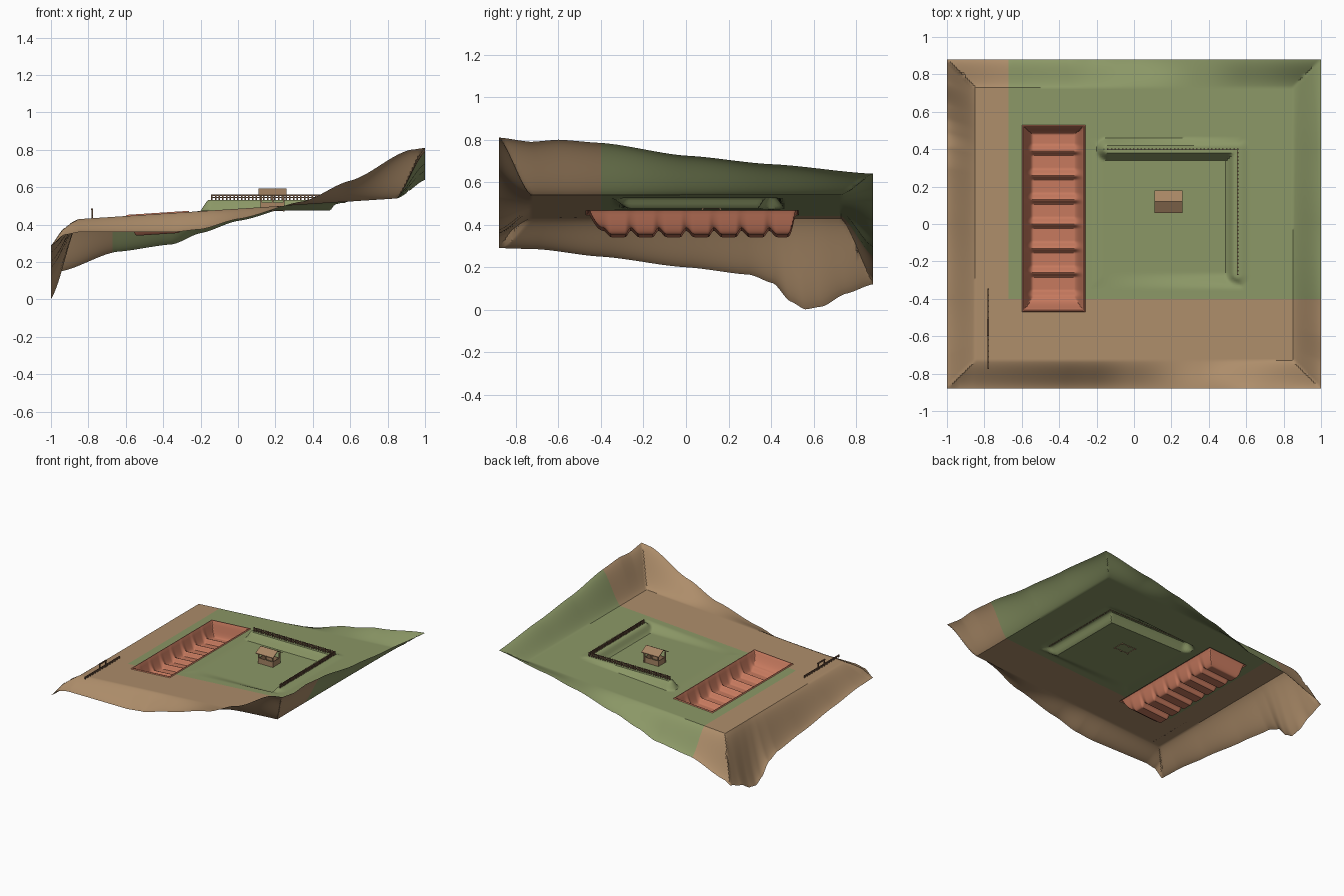
import bpy, bmesh, math
from mathutils import Vector

cube = bpy.data.objects.get("Cube")
if cube:
    bpy.data.objects.remove(cube)


def material(name, r, g, b):
    lin = [(c / 255) ** 2.2 for c in (r, g, b)] + [1]
    m = bpy.data.materials.new(name)
    m.use_nodes = True
    m.diffuse_color = lin
    m.node_tree.nodes["Principled BSDF"].inputs["Base Color"].default_value = lin
    return m


grass = material("grass green", 138, 150, 102)
earth = material("earth brown", 172, 140, 106)
clay = material("clay red", 196, 120, 94)
wood = material("wood brown", 166, 132, 100)
fence_wood = material("fence brown", 110, 84, 66)

STEP = 0.01
HALF_Y = 0.88
PIT = (-0.6, -0.26, -0.47, 0.53)
BERM = [Vector((-0.14, 0.4)), Vector((0.555, 0.4)), Vector((0.555, -0.27))]
CREST = 0.532

# Outer edge heights as (position, z) along each side
LEFT = [(-.88, .29), (-.7, .285), (-.4, .25), (0, .2), (.3, .165), (.41, .125),
        (.49, .04), (.56, .002), (.64, .015), (.75, .075), (.88, .12)]
RIGHT = [(-.88, .81), (-.73, .79), (-.6, .8), (-.4, .785), (0, .725), (.4, .685), (.88, .64)]
FRONT = [(-1, .29), (-.93, .345), (-.85, .36), (-.35, .36), (-.2, .375), (0, .43),
         (.35, .525), (.6, .635), (.92, .8), (1, .81)]
BACK = [(-1, .12), (-.95, .15), (-.65, .255), (-.35, .295), (-.2, .355), (0, .42),
        (.35, .515), (.6, .57), (1, .64)]


def clamp(t):
    return max(0.0, min(1.0, t))


def ease(t):
    t = clamp(t)
    return t * t * (3 - 2 * t)


def mix(a, b, t):
    return a + (b - a) * t


def along(curve, t):
    """Interpolate an edge height."""
    for (a, za), (b, zb) in zip(curve, curve[1:]):
        if t <= b:
            return mix(za, zb, 0.5 * (clamp((t - a) / (b - a)) + ease((t - a) / (b - a))))
    return curve[-1][1]


def slope(x):
    return 0.485 + 0.065 * x


def berm_distance(x, y):
    p = Vector((x, y))
    best = 9
    for a, b in zip(BERM, BERM[1:]):
        t = clamp((p - a).dot(b - a) / (b - a).length_squared)
        best = min(best, (p - a.lerp(b, t)).length)
    return best


def ground_height(x, y):
    z = slope(x)
    # level platform cut into the slope, with a raised bank on two sides
    gap = max(-0.15 - x, x - 0.5, -0.26 - y, y - 0.37, 0)
    z = mix(z, 0.476, ease(1 - gap / 0.09))
    z = mix(z, CREST, clamp((0.06 - berm_distance(x, y)) / 0.038))
    # outer rim bends to the edge heights
    tx, ty = (abs(x) - 0.85) / 0.15, (abs(y) - 0.73) / 0.15
    t = clamp(max(tx, ty))
    if t > 0:
        if tx > ty:
            edge = along(RIGHT if x > 0 else LEFT, mix(y, y / max(abs(x), .01), 0.5))
        else:
            edge = along(BACK if y > 0 else FRONT, x)
        z = mix(z, edge, 0.5 * (t + ease(t)))
    return z


def pit_height(x, y):
    x0, x1, y0, y1 = PIT
    side = min(x - x0, x1 - x) - 0.012
    end = min((y - y0 - 0.012) / 0.07, (y1 - y - 0.012) / 0.04)
    u = ((y + 0.39) / 0.13) % 1
    scallop = ease(min(u / 0.3, (1 - u) / 0.2))
    depth = 0.085 + 0.03 * scallop if -0.39 < y < 0.52 else 0.085
    wall = min(clamp(side / 0.05), clamp(end))
    lip = 0.006 if 0 < min(x - x0, x1 - x, y - y0, y1 - y) else 0
    return slope(x) + lip - depth * math.sin(wall * math.pi / 2)


def sheet(name, x0, x1, y0, y1, step, height, mats, pick=lambda c: 0):
    """Height-field surface; pick returns a material index, or None for a hole."""
    nx, ny = round((x1 - x0) / step), round((y1 - y0) / step)
    bm = bmesh.new()
    rows = []
    for j in range(ny + 1):
        y = y0 + j * step
        rows.append([bm.verts.new((x0 + i * step, y, height(x0 + i * step, y)))
                     for i in range(nx + 1)])
    for low, high in zip(rows, rows[1:]):
        for i in range(nx):
            quad = (low[i], low[i + 1], high[i + 1], high[i])
            index = pick((quad[0].co + quad[2].co) / 2)
            if index is not None:
                bm.faces.new(quad).material_index = index
    loose = [v for v in bm.verts if not v.link_faces]
    bmesh.ops.delete(bm, geom=loose, context='VERTS')
    obj = finish(name, bm, mats)
    bpy.ops.object.select_all(action='DESELECT')
    obj.select_set(True)
    bpy.context.view_layer.objects.active = obj
    bpy.ops.object.shade_smooth_by_angle(angle=math.radians(35))
    return obj


def finish(name, bm, mats):
    mesh = bpy.data.meshes.new(name)
    bm.to_mesh(mesh)
    bm.free()
    for m in mats:
        mesh.materials.append(m)
    obj = bpy.data.objects.new(name, mesh)
    bpy.context.collection.objects.link(obj)
    return obj


def add_box(bm, centre, size):
    verts = bmesh.ops.create_cube(bm, size=1)["verts"]
    for v in verts:
        v.co = Vector(centre) + Vector([a * b for a, b in zip(v.co, size)])


def ground_pick(c):
    if PIT[0] < c.x < PIT[1] and PIT[2] < c.y < PIT[3]:
        return None
    return 1 if c.x > -0.67 and c.y > -0.4 else 0


# Terrain and scalloped pit
sheet("ground", -1, 1, -HALF_Y, HALF_Y, STEP, ground_height, [earth, grass], ground_pick)
sheet("bay_pit", *PIT, STEP / 2, pit_height, [clay])


def picket_fence(name, a, b, base, height, pitch):
    """Row of short posts joined by a thin rail."""
    a, b = Vector(a), Vector(b)
    count = round((b - a).length / pitch)
    bm = bmesh.new()
    for i in range(count + 1):
        p = a.lerp(b, i / count)
        add_box(bm, (p.x, p.y, base(p.x) + height / 2), (0.008, 0.008, height))
    mid, span = (a + b) / 2, b - a
    for level in (0.5, 0.85):
        add_box(bm, (mid.x, mid.y, base(mid.x) + height * level),
                (abs(span.x) + 0.004, abs(span.y) + 0.004, 0.006))
    finish(name, bm, [fence_wood])


# Fences along the bank crest
picket_fence("back_fence", BERM[0], BERM[1], lambda x: CREST - 0.004, 0.034, 0.02)
picket_fence("side_fence", BERM[1], BERM[2], lambda x: CREST - 0.004, 0.034, 0.02)

# Entrance fence with a taller gate
picket_fence("entrance_fence", (-0.78, -0.77), (-0.78, -0.35), slope, 0.018, 0.03)
bm = bmesh.new()
for y in (-0.59, -0.52):
    add_box(bm, (-0.78, y, slope(-0.78) + 0.025), (0.008, 0.008, 0.054))
add_box(bm, (-0.78, -0.555, slope(-0.78) + 0.048), (0.01, 0.09, 0.007))
finish("entrance_gate", bm, [fence_wood])

# Shelter: low walls, corner posts and gabled roof
HX, HY, FLOOR = 0.185, 0.12, 0.474
bm = bmesh.new()
for s in (-1, 1):
    add_box(bm, (HX, HY + s * 0.042, FLOOR + 0.022), (0.12, 0.005, 0.044))
    add_box(bm, (HX + s * 0.06, HY, FLOOR + 0.022), (0.005, 0.084, 0.044))
    for t in (-1, 0, 1):
        add_box(bm, (HX + t * 0.06, HY + s * 0.042, FLOOR + 0.04), (0.008, 0.008, 0.09))
finish("shelter_walls", bm, [wood])

bm = bmesh.new()
profile = [(-0.06, 0.553), (0, 0.586), (0.06, 0.553), (0.06, 0.559), (0, 0.592), (-0.06, 0.559)]
face = bm.faces.new([bm.verts.new((HX - 0.075, HY + y, z)) for y, z in profile])
out = bmesh.ops.extrude_face_region(bm, geom=[face])
bmesh.ops.translate(bm, vec=(0.15, 0, 0),
                    verts=[g for g in out["geom"] if isinstance(g, bmesh.types.BMVert)])
bmesh.ops.recalc_face_normals(bm, faces=bm.faces)
finish("shelter_roof", bm, [wood])
